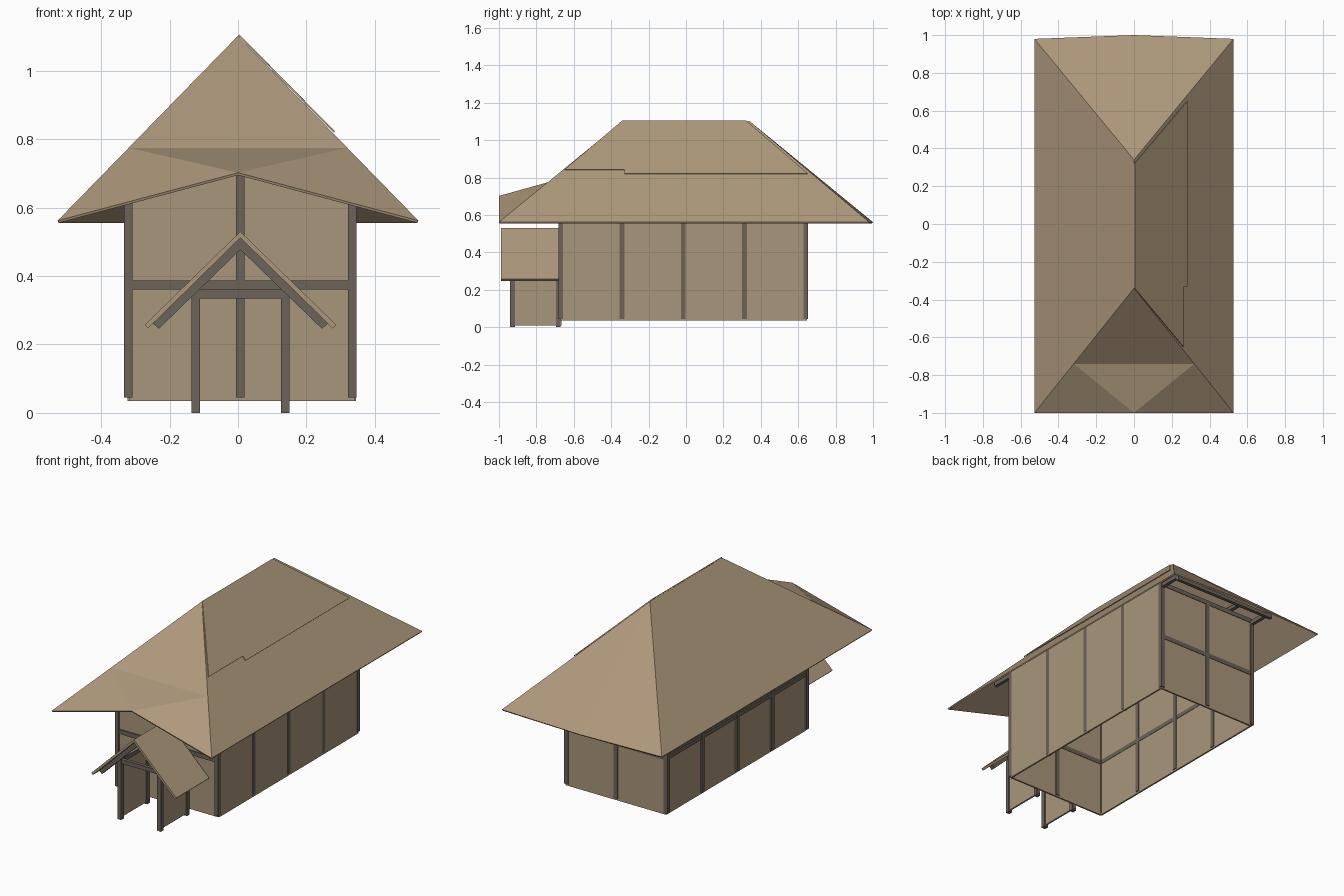
import bpy, bmesh

if "Cube" in bpy.data.objects:
    bpy.data.objects.remove(bpy.data.objects["Cube"])

def material(name, rgb):
    m = bpy.data.materials.new(name)
    m.diffuse_color = (*rgb, 1)
    m.use_nodes = True
    m.node_tree.nodes["Principled BSDF"].inputs["Base Color"].default_value = m.diffuse_color
    return m

ROOF = material("tan roof", (0.42, 0.315, 0.20))
WALL = material("tan wall", (0.395, 0.31, 0.195))
WOOD = material("grey brown timber", (0.15, 0.125, 0.105))

def mesh_object(name, verts, faces, mat, thickness=0):
    me = bpy.data.meshes.new(name)
    me.from_pydata(verts, [], faces)
    bm = bmesh.new()
    bm.from_mesh(me)
    bmesh.ops.recalc_face_normals(bm, faces=bm.faces)
    # open sheets must face upward so they thicken downward
    if thickness and sum(f.normal.z for f in bm.faces) < 0:
        bmesh.ops.reverse_faces(bm, faces=bm.faces)
    bm.to_mesh(me)
    bm.free()
    me.materials.append(mat)
    ob = bpy.data.objects.new(name, me)
    bpy.context.collection.objects.link(ob)
    if thickness:
        s = ob.modifiers.new("thickness", 'SOLIDIFY')
        s.thickness = thickness
        s.offset = -1
    return ob

def prism(name, profile, y0, y1, mat):
    """Extrude an x-z profile along y."""
    n = len(profile)
    verts = [(x, y, z) for y in (y0, y1) for x, z in profile]
    faces = [tuple(range(n)), tuple(range(2 * n - 1, n - 1, -1))]
    faces += [(i, (i + 1) % n, n + (i + 1) % n, n + i) for i in range(n)]
    return mesh_object(name, verts, faces, mat)

def box(name, x0, x1, y0, y1, z0, z1, mat):
    return prism(name, [(x0, z0), (x1, z0), (x1, z1), (x0, z1)], y0, y1, mat)

# Main hipped roof: front eave is lifted in the middle
t = 0.40 / 0.66
fx, fz = 0.527 * t, 1.102 - 0.54 * t
roof = [(0, -0.34, 1.102), (0, 0.34, 1.102),
        (-0.527, -1, 0.562), (0.527, -1, 0.562), (0, -1, 0.702),
        (-fx, -0.74, fz), (fx, -0.74, fz),
        (-0.527, 0.98, 0.562), (0.527, 0.98, 0.562), (0, 1, 0.562)]
mesh_object("main_roof", roof,
            [(0, 5, 6), (5, 2, 4), (5, 4, 6), (6, 4, 3),
             (0, 6, 3, 8, 1), (0, 1, 7, 2, 5), (1, 8, 9), (1, 9, 7)],
            ROOF, 0.008)

# Slightly raised upper covering on the right slope
mesh_object("upper_right_roof_layer",
            [(0.004, -0.34, 1.106), (0.004, 0.32, 1.106), (0.283, 0.65, 0.823),
             (0.283, -0.33, 0.823), (0.263, -0.33, 0.843), (0.263, -0.65, 0.843)],
            [(0, 1, 2, 3, 4, 5)], ROOF, 0.005)

# Thin wall panels
XL, XR, YF, YB = -0.318, 0.34, -0.667, 0.642
TOP = 0.72
for nm, y in (("front_wall", YF), ("back_wall", YB)):
    box(nm, XL, XR, y - 0.005, y + 0.005, 0.035, TOP, WALL)
for nm, x in (("left_wall", XL), ("right_wall", XR)):
    box(nm, x - 0.005, x + 0.005, YF, YB, 0.035, TOP, WALL)

# Timber posts and rails, showing on both wall faces
h = 0.0125
xs = (-0.321, 0.007, 0.334)
ys = (-0.669, -0.342, -0.014, 0.313, 0.640)
posts = [(x, y) for x in (xs[0], xs[2]) for y in ys] + [(xs[1], ys[0]), (xs[1], ys[4])]
for x, y in posts:
    box("wall_post", x - h, x + h, y - h, y + h, 0.045, TOP, WOOD)
for z in (0.361, 0.70):
    for y in (ys[0], ys[4]):
        box("cross_rail", xs[0], xs[2], y - 0.010, y + 0.010, z, z + 0.026, WOOD)
for x in (xs[0], xs[2]):
    box("side_rail", x - 0.010, x + 0.010, ys[0], ys[4], 0.363, 0.388, WOOD)
    box("eave_plate", x - 0.010, x + 0.010, -0.81, 0.80, 0.69, 0.715, WOOD)
box("back_eave_beam", -0.34, 0.345, 0.78, 0.80, 0.672, 0.694, WOOD)

# Hidden roof timbers
box("ridge_beam", -0.012, 0.012, -0.35, 0.35, 1.06, 1.082, WOOD)
for s in (-1, 1):
    box("purlin", s * 0.25 - 0.01, s * 0.25 + 0.01, -0.62, 0.62, 0.80, 0.822, WOOD)

# Porch: posts, side panels and beams
cx = 0.007
for s in (-1, 1):
    px = cx + s * 0.131
    box("porch_post", px - h, px + h, -0.94, -0.915, 0, 0.36, WOOD)
    box("porch_back_post", px - h, px + h, -0.695, -0.67, 0, 0.36, WOOD)
    box("porch_side_panel", px - 0.005, px + 0.005, -0.925, -0.665, 0.01, 0.36, WALL)
    box("porch_side_beam", px - 0.01, px + 0.01, -0.94, -0.67, 0.335, 0.36, WOOD)
    # Rafters under the sloping porch roof
    for y in (-0.95, -0.71):
        prism("porch_rafter", [(cx, 0.512), (cx + s * 0.257, 0.262),
                               (cx + s * 0.238, 0.246), (cx, 0.477)], y, y + 0.025, WOOD)
    prism("porch_roof_panel", [(cx, 0.53), (cx + s * 0.280, 0.257),
                               (cx + s * 0.270, 0.247), (cx, 0.512)], -0.99, -0.68, ROOF)
box("porch_tie_beam", cx - 0.131, cx + 0.131, -0.938, -0.917, 0.335, 0.36, WOOD)
box("porch_ridge_beam", cx - h, cx + h, -0.95, -0.67, 0.485, 0.51, WOOD)
